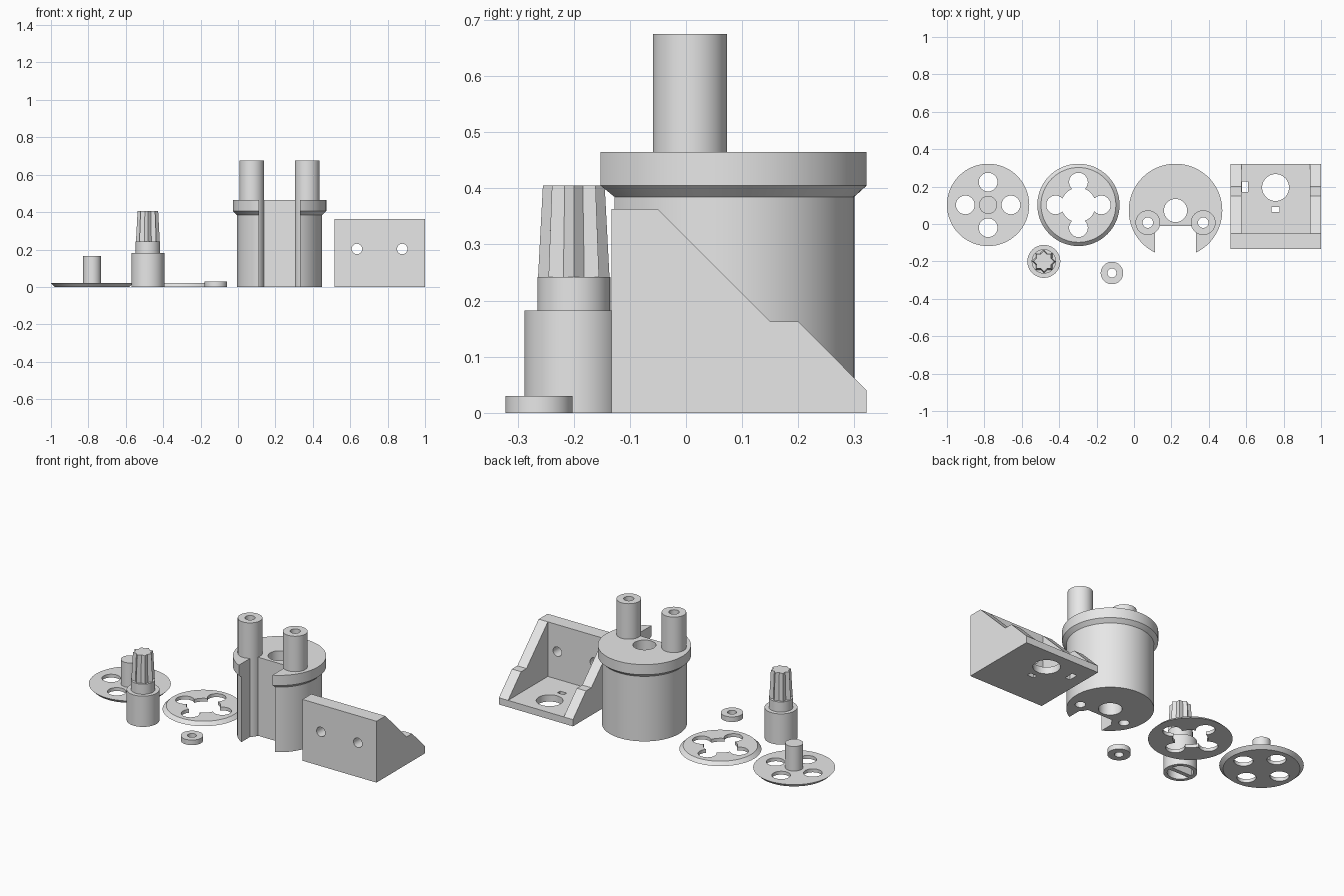
import bpy, bmesh
from math import cos, sin, pi, radians

cube = bpy.data.objects.get("Cube")
if cube:
    bpy.data.objects.remove(cube)

grey = bpy.data.materials.new("plain_grey")
grey.use_nodes = True
grey.diffuse_color = (0.8, 0.8, 0.8, 1)
grey.node_tree.nodes["Principled BSDF"].inputs["Base Color"].default_value = (0.8, 0.8, 0.8, 1)


def add(name, bm):
    bmesh.ops.recalc_face_normals(bm, faces=bm.faces)
    mesh = bpy.data.meshes.new(name)
    bm.to_mesh(mesh)
    bm.free()
    mesh.materials.append(grey)
    obj = bpy.data.objects.new(name, mesh)
    bpy.context.collection.objects.link(obj)
    return obj


def loft(name, rings):
    """Solid skinned through stacked rings of equal point count."""
    bm = bmesh.new()
    loops = [[bm.verts.new(p) for p in ring] for ring in rings]
    n = len(loops[0])
    for a, b in zip(loops, loops[1:]):
        for i in range(n):
            j = (i + 1) % n
            bm.faces.new((a[i], a[j], b[j], b[i]))
    bm.faces.new(loops[0][::-1])
    bm.faces.new(loops[-1])
    return add(name, bm)


def turned(name, x, y, profile, n=64):
    """Round solid from (radius, height) pairs."""
    return loft(name, [[(x + r * cos(2 * pi * i / n), y + r * sin(2 * pi * i / n), z)
                        for i in range(n)] for r, z in profile])


def rod(name, x, y, r, z0, z1, n=64):
    return turned(name, x, y, [(r, z0), (r, z1)], n)


def box(name, x0, x1, y0, y1, z0, z1):
    return loft(name, [[(x0, y0, z), (x1, y0, z), (x1, y1, z), (x0, y1, z)] for z in (z0, z1)])


def combine(obj, others, operation):
    """Boolean each other solid into obj, then remove it."""
    for other in others:
        mod = obj.modifiers.new("cut", "BOOLEAN")
        mod.operation, mod.solver, mod.object = operation, "EXACT", other
        bpy.context.view_layer.update()
        dg = bpy.context.evaluated_depsgraph_get()
        mesh = bpy.data.meshes.new_from_object(obj.evaluated_get(dg))
        obj.modifiers.remove(mod)
        obj.data = mesh
        bpy.data.objects.remove(other)
    return obj


def hole(x, y, r):
    return rod("cutter", x, y, r, -0.1, 0.9, 48)


def cross_holes(x, y, r, dist):
    return [hole(x + dist * cos(k * pi / 2), y + dist * sin(k * pi / 2), r) for k in range(4)]


DISC_Y = 0.102

# Pegged disc, undercut rim, four round holes
pegged = turned("pegged_disc", -0.78, DISC_Y, [(0.2, 0), (0.22, 0.02)])
combine(pegged, cross_holes(-0.78, DISC_Y, 0.05, 0.122), "DIFFERENCE")
peg = rod("disc_peg", -0.78, DISC_Y, 0.048, 0.01, 0.165)

# Open disc, bevelled top, clover opening
clover = turned("clover_disc", -0.297, DISC_Y, [(0.22, 0), (0.2, 0.02)])
combine(clover, [hole(-0.297, DISC_Y, 0.092)] + cross_holes(-0.297, DISC_Y, 0.05, 0.122), "DIFFERENCE")

# Washer
washer = rod("washer", -0.118, -0.262, 0.06, 0, 0.03)
combine(washer, [hole(-0.118, -0.262, 0.024)], "DIFFERENCE")

# Stepped shaft with hollow, slotted foot
SX, SY = -0.482, -0.2
shaft = turned("shaft", SX, SY, [(0.088, 0), (0.088, 0.182), (0.065, 0.182), (0.065, 0.242)])
combine(shaft, [rod("cutter", SX, SY, 0.068, -0.1, 0.12)], "DIFFERENCE")
bar = box("shaft_key_bar", SX - 0.07, SX + 0.07, SY - 0.012, SY + 0.012, 0, 0.13)

# Tapered eight-point spline
spline = loft("shaft_spline", [
    [(SX + s * r * cos(i * pi / 8), SY + s * r * sin(i * pi / 8), z)
     for i in range(16) for r in ((0.064, 0.049)[i % 2],)]
    for s, z in ((1, 0.235), (0.86, 0.405))])

# Flanged housing with front channel and two tubular posts
HX, HY = 0.222, 0.072
housing = turned("housing", HX, HY,
                 [(0.228, 0), (0.228, 0.385), (0.25, 0.405), (0.25, 0.465)], 96)
combine(housing, [box("cutter", HX - 0.11, HX + 0.11, -0.4, -0.01, -0.1, 0.6)], "DIFFERENCE")
posts = [(HX + s * 0.148, 0.007) for s in (-1, 1)]
combine(housing, [rod("post", x, y, 0.066, 0, 0.675) for x, y in posts], "UNION")
combine(housing, [hole(x, y, 0.028) for x, y in posts] + [hole(HX, HY, 0.062)], "DIFFERENCE")

# Angle bracket with stepped side gussets
side = [(-0.133, 0), (0.322, 0), (0.322, 0.04), (0.2, 0.163),
        (0.15, 0.163), (-0.05, 0.363), (-0.133, 0.363)]
bracket = loft("bracket", [[(x, y, z) for y, z in side] for x in (0.515, 1.0)])
cutters = [box("cutter", 0.575, 0.94, -0.05, 0.6, 0.04, 0.6),
           hole(0.757, 0.195, 0.072),
           box("cutter", 0.736, 0.779, 0.065, 0.091, -0.1, 0.1),
           box("cutter", 0.578, 0.61, 0.17, 0.227, -0.1, 0.1)]
for x in (0.636, 0.878):
    drill = rod("cutter", 0, 0, 0.028, -0.1, 0.1, 48)
    drill.rotation_euler.x = radians(90)
    drill.location = (x, -0.09, 0.203)
    cutters.append(drill)
combine(bracket, cutters, "DIFFERENCE")

# Smooth the round walls, keep edges crisp
for obj in (pegged, peg, clover, washer, shaft, housing, bracket):
    bpy.ops.object.select_all(action="DESELECT")
    obj.select_set(True)
    bpy.context.view_layer.objects.active = obj
    bpy.ops.object.shade_smooth_by_angle(angle=radians(25))
